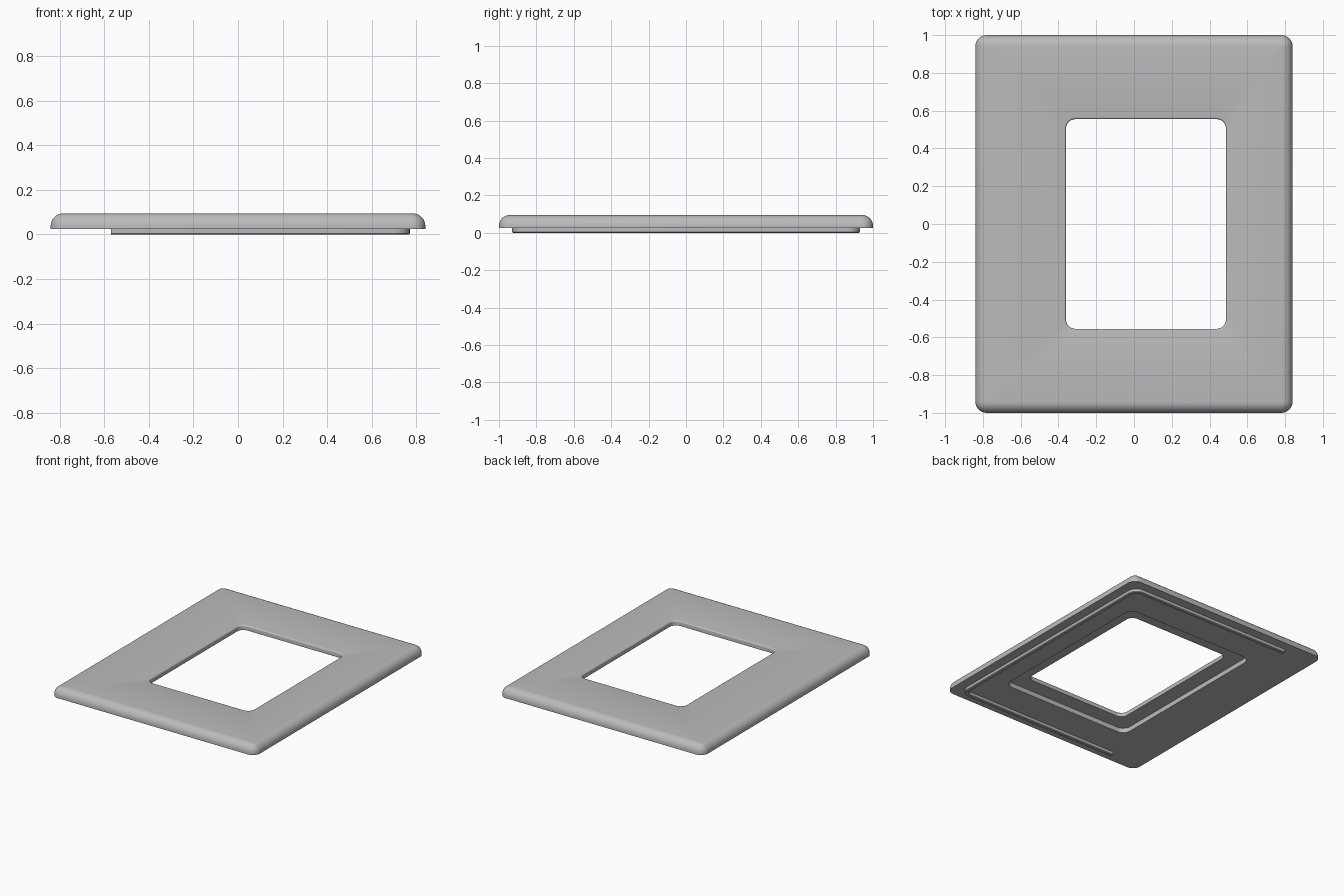
import bpy
import bmesh
from math import sin, cos, pi, radians

cube = bpy.data.objects.get("Cube")
if cube:
    bpy.data.objects.remove(cube, do_unlink=True)

STEPS = 8
BASE, TOP, FLOOR = 0.025, 0.095, 0.06

grey = bpy.data.materials.new("satin grey")
grey.use_nodes = True
colour = (0.5, 0.5, 0.5, 1)
grey.diffuse_color = colour
grey.node_tree.nodes["Principled BSDF"].inputs["Base Color"].default_value = colour


def arc(cx, cy, r, start):
    """Quarter circle, counter-clockwise from a start angle in quarter turns."""
    return [(cx + r * cos((start + i / STEPS) * pi / 2),
             cy + r * sin((start + i / STEPS) * pi / 2)) for i in range(STEPS + 1)]


def rounded_rect(x0, x1, half_y, r, z):
    pts = (arc(x1 - r, half_y - r, r, 0) + arc(x0 + r, half_y - r, r, 1)
           + arc(x0 + r, r - half_y, r, 2) + arc(x1 - r, r - half_y, r, 3))
    return [(x, y, z) for x, y in pts]


def loft(name, rings, closed_path):
    """Skin closed rings; join last to first, or cap both ends."""
    bm = bmesh.new()
    loops = [[bm.verts.new(p) for p in ring] for ring in rings]
    pairs = list(zip(loops, loops[1:]))
    if closed_path:
        pairs.append((loops[-1], loops[0]))
    else:
        bm.faces.new(loops[0])
        bm.faces.new(loops[-1])
    for a, b in pairs:
        for i in range(len(a)):
            j = (i + 1) % len(a)
            bm.faces.new((a[i], a[j], b[j], b[i]))
    bmesh.ops.recalc_face_normals(bm, faces=bm.faces)
    mesh = bpy.data.meshes.new(name)
    bm.to_mesh(mesh)
    bm.free()
    mesh.materials.append(grey)
    obj = bpy.data.objects.new(name, mesh)
    bpy.context.collection.objects.link(obj)
    bpy.ops.object.select_all(action='DESELECT')
    obj.select_set(True)
    bpy.context.view_layer.objects.active = obj
    bpy.ops.object.shade_smooth_by_angle(angle=radians(30))
    return obj


# Frame plate: rounded outer edge, offset window, rebate under the window
edge = 0.058
rings = [rounded_rect(-0.84, 0.84, 1, 0.06, BASE)]
for i in range(STEPS + 1):
    a = i / STEPS * pi / 2
    inset = edge * (1 - cos(a))
    rings.append(rounded_rect(inset - 0.84, 0.84 - inset, 1 - inset,
                              0.06 - inset, TOP - edge + edge * sin(a)))
lip = 0.01
for i in range(5):
    a = i / 4 * pi / 2
    grow = lip * (1 - sin(a))
    rings.append(rounded_rect(-0.36 - grow, 0.487 + grow, 0.555 + grow,
                              0.05 + grow, TOP - lip + lip * cos(a)))
rings.append(rounded_rect(-0.36, 0.487, 0.555, 0.05, FLOOR))
rings.append(rounded_rect(-0.475, 0.59, 0.67, 0.06, FLOOR))
rings.append(rounded_rect(-0.475, 0.59, 0.67, 0.06, BASE))
loft("frame_plate", rings, True)


# Locating rib: three-sided strip under the plate, open toward -x
def rib_path(inset):
    r, cx, cy = 0.07 - inset, 0.70, 0.86
    return ([(-0.57, -cy - r)] + arc(cx, -cy, r, 3)
            + arc(cx, cy, r, 0) + [(-0.57, cy + r)])


width, bevel = 0.028, 0.005
section = [(0, BASE + 0.01), (0, bevel), (bevel, 0),
           (width - bevel, 0), (width, bevel), (width, BASE + 0.01)]
sides = [[(x, y, z) for x, y in rib_path(inset)] for inset, z in section]
loft("locating_rib", list(zip(*sides)), False)
